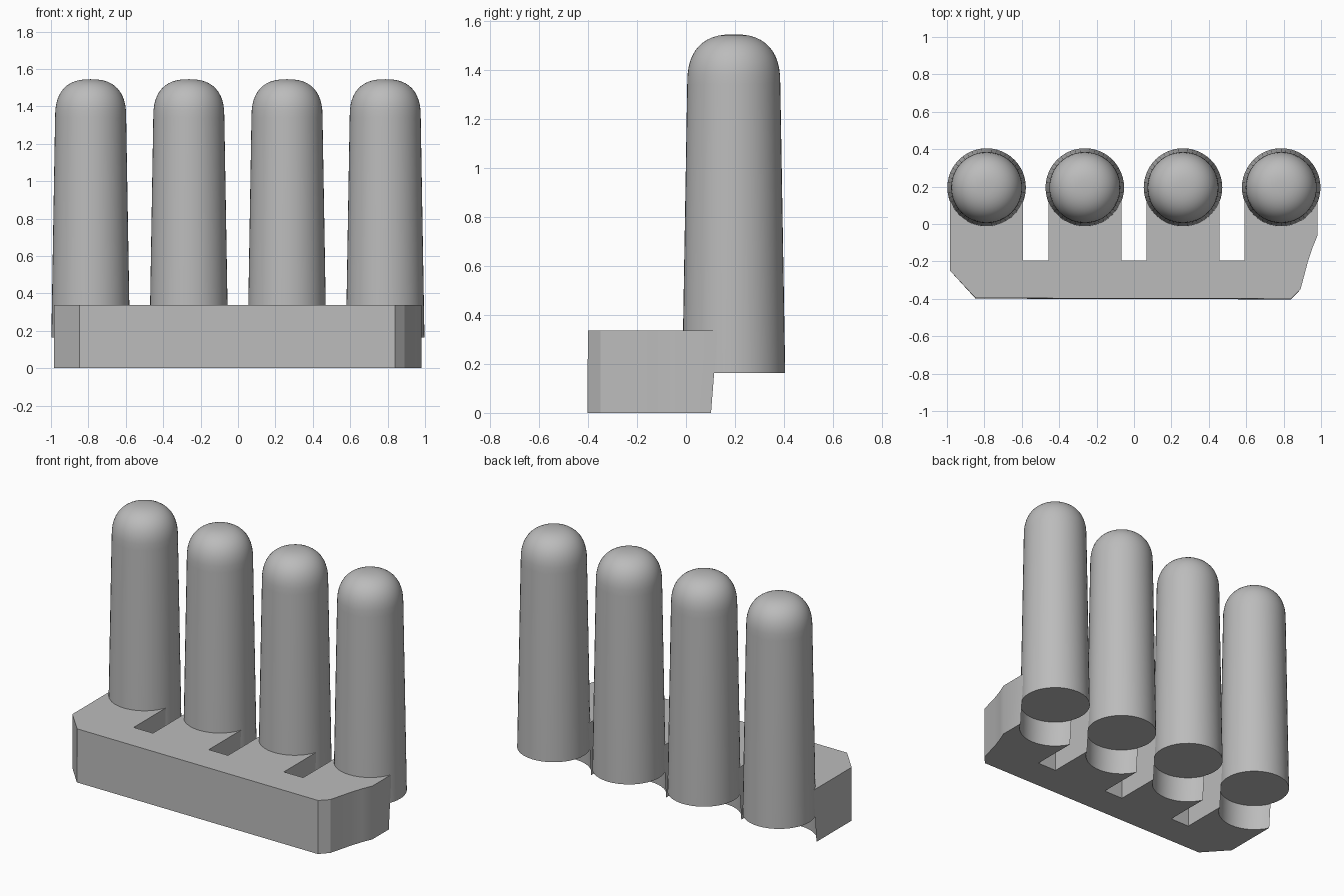
import bpy, bmesh
from math import sin, cos, pi, asin, sqrt

cube = bpy.data.objects.get("Cube")
if cube:
    bpy.data.objects.remove(cube)

grey = bpy.data.materials.new("plain grey")
grey.use_nodes = True
colour = (0.5, 0.5, 0.5, 1)
grey.diffuse_color = colour
grey.node_tree.nodes["Principled BSDF"].inputs["Base Color"].default_value = colour

CENTRES = [-0.788, -0.263, 0.262, 0.787]
POST_Y = 0.195
TOOTH = 0.195      # half width of each base tooth
BASE_TOP = 0.337


def add_object(name, bm):
    bmesh.ops.recalc_face_normals(bm, faces=bm.faces[:])
    mesh = bpy.data.meshes.new(name)
    bm.to_mesh(mesh)
    bm.free()
    mesh.materials.append(grey)
    obj = bpy.data.objects.new(name, mesh)
    bpy.context.collection.objects.link(obj)
    bpy.ops.object.select_all(action='DESELECT')
    obj.select_set(True)
    bpy.context.view_layer.objects.active = obj
    bpy.ops.object.shade_smooth_by_angle(angle=0.5)
    return obj


def base_outline(radius, grow):
    """Chamfered front edge, then four teeth with hollow ends, right to left."""
    pts = [(-0.983, -0.25), (-0.847, -0.396 - grow), (0.84, -0.4 - grow),
           (0.89, -0.35), (0.93, -0.2), (0.955, -0.125), (0.982, -0.06)]
    half = asin(TOOTH / radius)
    steps = 16
    for i, cx in enumerate(reversed(CENTRES)):
        if i:
            pts.append((cx + TOOTH, -0.195))
        for k in range(steps + 1):
            a = half * (1 - 2 * k / steps)
            pts.append((cx + radius * sin(a), POST_Y - radius * cos(a)))
        if i < 3:
            pts.append((cx - TOOTH, -0.195))
    return pts


# Base: prism between two outlines, hollows tapering like the posts
bm = bmesh.new()
low = [bm.verts.new((x, y, 0)) for x, y in base_outline(0.216, 0.003)]
high = [bm.verts.new((x, y, BASE_TOP)) for x, y in base_outline(0.206, 0)]
bm.faces.new(low[::-1])
bm.faces.new(high)
for i in range(len(low)):
    j = (i + 1) % len(low)
    bm.faces.new((low[i], low[j], high[j], high[i]))
add_object("base", bm)

# Posts: tapered body with a squarish rounded crown
profile = [(0.21, 0.163), (0.19, 1.34)]
for k in range(1, 13):
    t = k / 12 * pi / 2
    profile.append((0.19 * max(cos(t), 0) ** 0.8, 1.34 + 0.205 * sin(t) ** 0.8))

SIDES = 48
for number, cx in enumerate(CENTRES, 1):
    bm = bmesh.new()
    rings = []
    for r, z in profile[:-1]:
        rings.append([bm.verts.new((cx + r * cos(2 * pi * s / SIDES),
                                    POST_Y + r * sin(2 * pi * s / SIDES), z))
                      for s in range(SIDES)])
    tip = bm.verts.new((cx, POST_Y, profile[-1][1]))
    bm.faces.new(rings[0][::-1])
    for s in range(SIDES):
        n = (s + 1) % SIDES
        for a, b in zip(rings, rings[1:]):
            bm.faces.new((a[s], a[n], b[n], b[s]))
        bm.faces.new((rings[-1][s], rings[-1][n], tip))
    add_object(f"post_{number}", bm)
